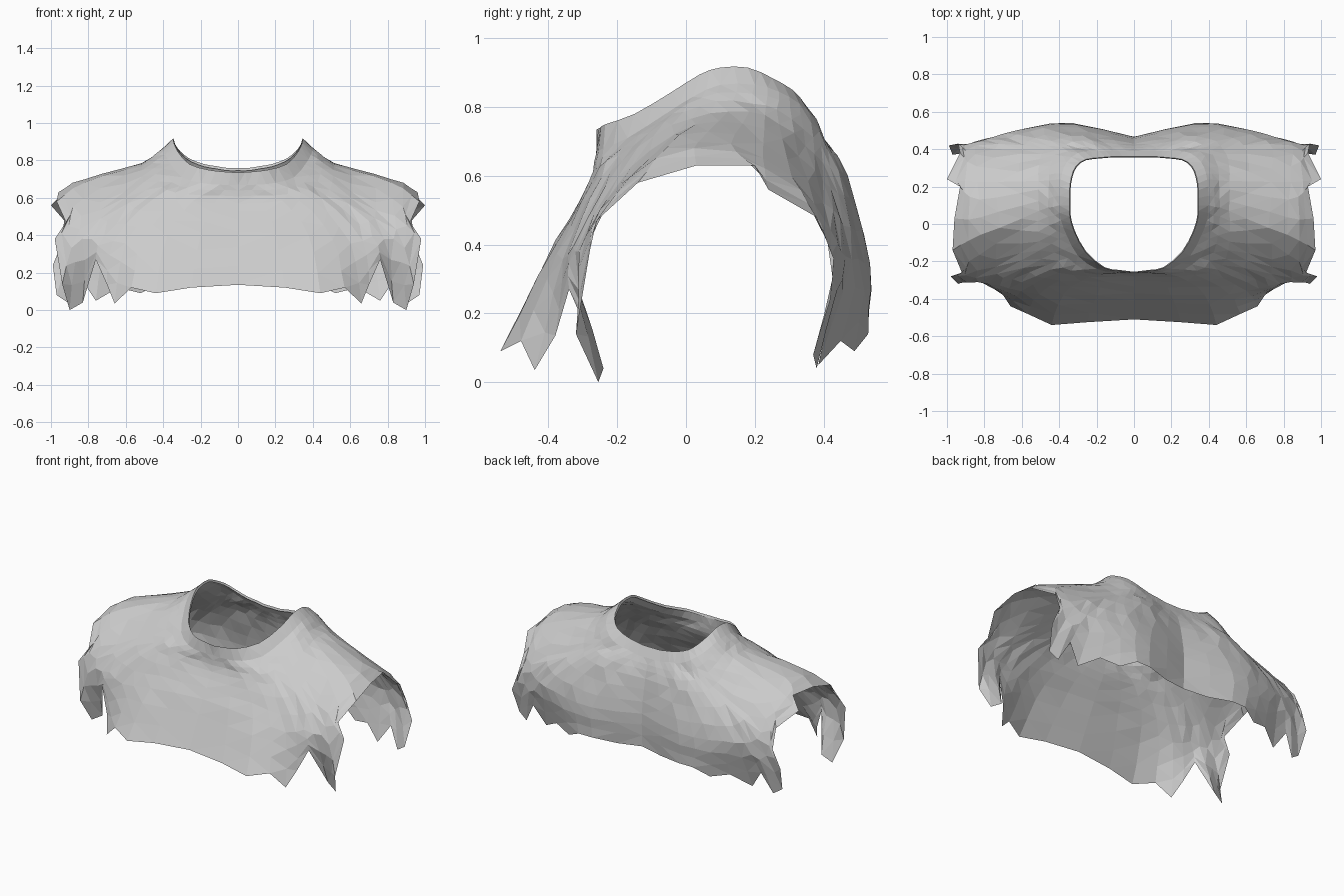
import bpy, bmesh, random
from mathutils import Vector

random.seed(4)
cube = bpy.data.objects.get("Cube")
if cube:
    bpy.data.objects.remove(cube, do_unlink=True)

cloth = bpy.data.materials.new("grey cloth")
cloth.use_nodes = True
grey = (0.6, 0.6, 0.6, 1)
cloth.diffuse_color = grey
shader = cloth.node_tree.nodes["Principled BSDF"]
shader.inputs["Base Color"].default_value = grey
shader.inputs["Roughness"].default_value = 0.9

# Half loops around the neck opening, from front centre to back centre
neck_edge = [(0, -.26, .735), (.08, -.25, .74), (.16, -.235, .75), (.26, -.15, .78),
             (.32, -.04, .845), (.343, .04, .895), (.345, .1, .915), (.345, .18, .915),
             (.335, .25, .885), (.31, .31, .85), (.26, .345, .81), (.18, .355, .78),
             (.12, .36, .77), (.06, .36, .76), (0, .36, .76)]
collar_seam = [(0, -.26, .67), (.1, -.26, .67), (.2, -.24, .68), (.3, -.17, .71),
               (.36, -.06, .78), (.39, .02, .83), (.4, .1, .865), (.395, .2, .865),
               (.385, .27, .845), (.36, .33, .81), (.3, .38, .765), (.23, .39, .73),
               (.15, .39, .715), (.08, .39, .7), (0, .39, .7)]
yoke = [(0, -.28, .57), (.24, -.28, .58), (.4, -.265, .59), (.47, -.22, .615),
        (.5, -.14, .68), (.51, -.04, .745), (.51, .07, .785), (.51, .18, .785),
        (.51, .27, .755), (.5, .35, .69), (.48, .4, .64), (.44, .44, .615),
        (.34, .47, .6), (.2, .46, .585), (0, .43, .58)]
chest = [(0, -.37, .42), (.38, -.38, .4), (.6, -.36, .36), (.72, -.33, .39),
         (.83, -.31, .38), (.84, -.25, .5), (.82, -.06, .68), (.83, .13, .69),
         (.84, .31, .6), (.85, .42, .44), (.8, .455, .38), (.7, .48, .36),
         (.53, .52, .35), (.32, .535, .34), (0, .465, .36)]
# Torn hem, split into front, sleeve and back stretches
front_hem = [(0, -.51, .135), (.25, -.525, .12), (.44, -.54, .09), (.57, -.48, .12),
             (.66, -.44, .035), (.7, -.38, .135), (.76, -.34, .27), (.83, -.24, .04)]
sleeve_hem = [(.9, -.255, 0), (.94, -.32, .14), (.98, -.28, .38), (.92, -.26, .47),
              (.97, -.14, .58), (.96, .03, .63), (.93, .2, .63), (1, .24, .56),
              (.93, .38, .48), (.94, .43, .36), (.99, .42, .24)]
back_hem = [(.97, .37, .08), (.91, .38, .04), (.84, .41, .17), (.76, .385, .05),
            (.64, .45, .12), (.52, .49, .09), (.42, .53, .14), (.32, .53, .14),
            (.16, .49, .13), (0, .46, .14)]


def smooth(points, steps):
    """Catmull-Rom curve through the points, with some steps per span."""
    pts = [Vector(p) for p in points]
    pts = [2 * pts[0] - pts[1]] + pts + [2 * pts[-1] - pts[-2]]
    out = []
    for a, b, c, d in zip(pts, pts[1:], pts[2:], pts[3:]):
        for s in range(steps):
            t = s / steps
            out.append(b + 0.5 * t * (c - a + t * (2 * a - 5 * b + 4 * c - d
                       + t * (3 * (b - c) + d - a))))
    return out + [pts[-2]]


def turn_in(ring, scale, drop):
    """Scale a ring about the neck axis and lower it."""
    return [Vector((p.x * scale, .07 + (p.y - .07) * scale, p.z - drop)) for p in ring]


def sheet(name, spokes, wrinkle):
    """Triangulated half surface from spokes, mirrored to both sides."""
    bm = bmesh.new()
    grid = []
    last = len(spokes) - 1
    for i, spoke in enumerate(spokes):
        row = []
        for j, p in enumerate(spoke):
            q = Vector(p)
            if 0 < j < len(spoke) - 1 and 0 < i < last:
                q += Vector([random.uniform(-wrinkle, wrinkle) for _ in range(3)])
            if i in (0, last):
                q.x = 0
            row.append(bm.verts.new(q))
        grid.append(row)
    for left, right in zip(grid, grid[1:]):
        for j in range(len(left) - 1):
            bm.faces.new((left[j], left[j + 1], right[j + 1], right[j]))
    bmesh.ops.triangulate(bm, faces=bm.faces[:], quad_method='SHORT_EDGE')
    mesh = bpy.data.meshes.new(name)
    bm.to_mesh(mesh)
    bm.free()
    mesh.materials.append(cloth)
    obj = bpy.data.objects.new(name, mesh)
    bpy.context.collection.objects.link(obj)
    mirror = obj.modifiers.new("Mirror", 'MIRROR')
    mirror.use_clip = True
    return obj


edge = smooth(neck_edge, 2)
seam = smooth(collar_seam, 2)

# Collar band with a narrow lip turned inward at the neck
collar_rings = [turn_in(edge, .985, .015), edge, seam]
sheet("collar", list(zip(*collar_rings)), 0)

# Body cloth, from the collar seam down to the torn edge
body_rings = [seam, smooth(yoke, 2), smooth(chest, 2),
              [Vector(p) for p in front_hem + sleeve_hem + back_hem]]
sheet("torn_shirt", [smooth(spoke, 3) for spoke in zip(*body_rings)], .004)
